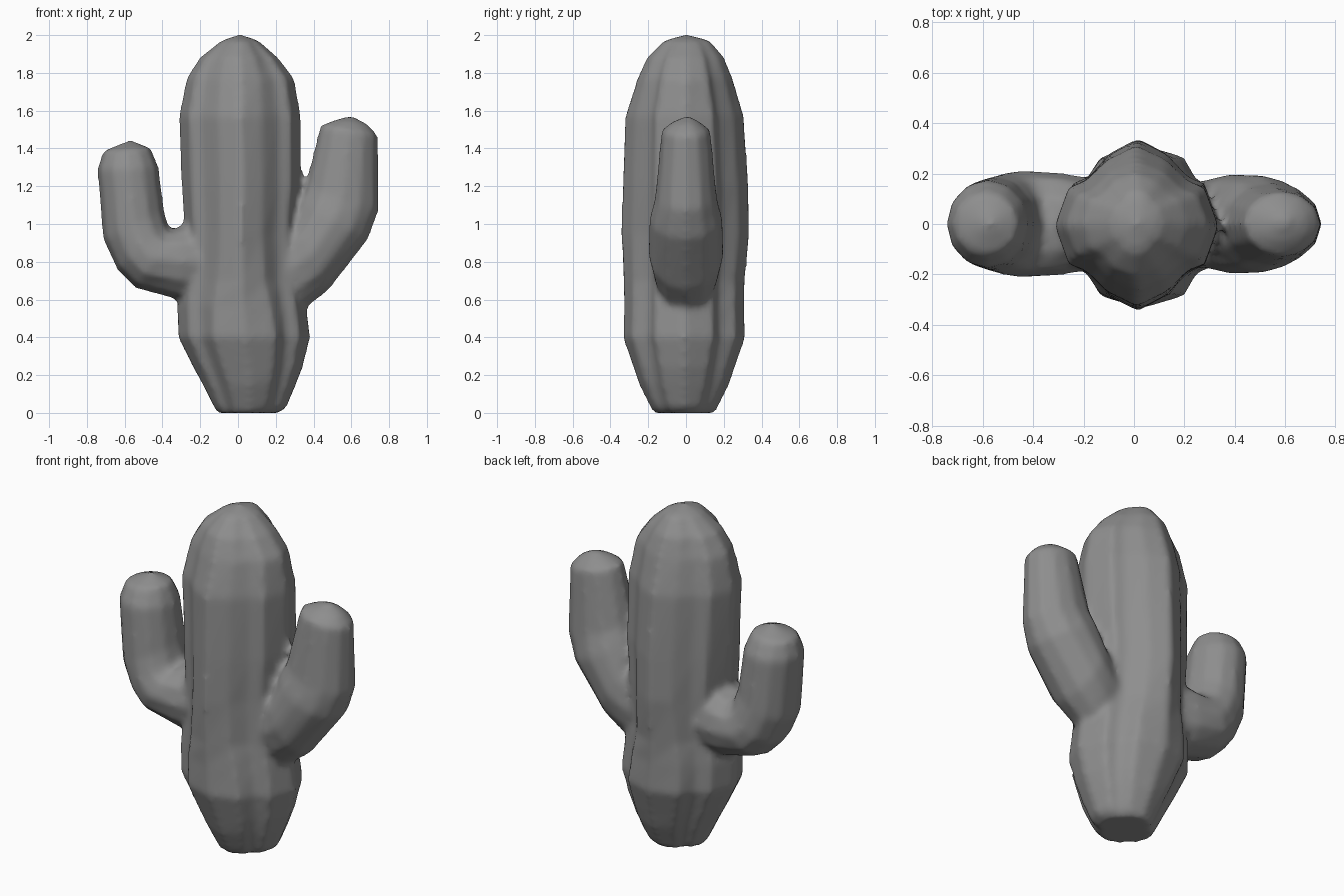
import bpy
import bmesh
from math import sin, cos, pi
from mathutils import Vector

default_cube = bpy.data.objects.get("Cube")
if default_cube:
    bpy.data.objects.remove(default_cube, do_unlink=True)

# One flat colour for the whole plant
grey = bpy.data.materials.new("Mid grey")
grey.use_nodes = True
colour = (0.27, 0.27, 0.27, 1)
grey.diffuse_color = colour
bsdf = grey.node_tree.nodes["Principled BSDF"]
bsdf.inputs["Base Color"].default_value = colour
bsdf.inputs["Roughness"].default_value = 0.8


def loft(name, rings, tip):
    """Skin a stack of closed rings, cap the first and close the last on a tip."""
    bm = bmesh.new()
    loops = [[bm.verts.new(p) for p in ring] for ring in rings]
    sides = len(loops[0])
    for low, high in zip(loops, loops[1:]):
        for i in range(sides):
            j = (i + 1) % sides
            bm.faces.new((low[i], low[j], high[j], high[i]))
    bm.faces.new(loops[0][::-1])
    top = bm.verts.new(tip)
    last = loops[-1]
    for i in range(sides):
        bm.faces.new((last[i], last[(i + 1) % sides], top))
    bmesh.ops.recalc_face_normals(bm, faces=bm.faces)
    mesh = bpy.data.meshes.new(name)
    bm.to_mesh(mesh)
    bm.free()
    mesh.materials.append(grey)
    mesh.shade_smooth()
    obj = bpy.data.objects.new(name, mesh)
    bpy.context.collection.objects.link(obj)
    return obj


def ribbed_ring(z, left, right, front, back, bulge):
    """Broad side ribs, pointed front and back ribs that fill out with bulge."""
    side_rib, groove = Vector((.83, .48)), Vector((.62, .56))
    end_rib = Vector((.34, .81)).lerp(Vector((.47, .85)), bulge)
    quarter = [Vector((1, 0)), side_rib, groove, end_rib]
    mirrored = [Vector((-p.x, p.y)) for p in quarter[:0:-1]]
    half = quarter + [Vector((0, 1))] + mirrored
    section = half + [-p for p in half]
    return [Vector(((left + right) / 2 + p.x * (right - left) / 2,
                    (front + back) / 2 + p.y * (back - front) / 2, z)) for p in section]


def arm_ring(inner, outer, depth, sides=12):
    """Oval section spanning an inner and an outer point of the arm's outline."""
    a, b = Vector((inner[0], 0, inner[1])), Vector((outer[0], 0, outer[1]))
    centre, half = (a + b) / 2, (b - a) / 2
    across = Vector((0, depth, 0))
    return [centre + half * cos(2 * pi * i / sides) + across * sin(2 * pi * i / sides)
            for i in range(sides)]


# Trunk: height, left, right, front, back, bulge of front and back ribs
trunk_rows = [
    (0, -.11, .22, -.17, .155, .8),
    (.03, -.13, .26, -.19, .17, .8),
    (.15, -.19, .31, -.25, .23, .9),
    (.24, -.24, .345, -.28, .26, 1),
    (.40, -.32, .385, -.335, .315, 1),
    (.57, -.325, .365, -.33, .31, .8),
    (.70, -.30, .33, -.335, .315, .5),
    (.95, -.285, .315, -.345, .34, .3),
    (1.2, -.30, .335, -.34, .335, .2),
    (1.57, -.315, .335, -.325, .31, .2),
    (1.77, -.275, .30, -.26, .25, .3),
    (1.88, -.205, .215, -.21, .205, .5),
    (1.97, -.09, .11, -.12, .13, .8),
]
trunk = loft("trunk", [ribbed_ring(*row) for row in trunk_rows], (.01, 0, 2.005))

# Lower arm: inner point, outer point, half depth
right_rows = [
    ((-.08, .98), (-.08, .62), .17),
    ((-.28, 1.0), (-.32, .60), .205),
    ((-.35, .97), (-.54, .66), .215),
    ((-.37, .99), (-.64, .76), .205),
    ((-.39, 1.07), (-.715, .92), .19),
    ((-.42, 1.3), (-.745, 1.29), .175),
    ((-.46, 1.4), (-.715, 1.385), .125),
]
right_arm = loft("right_arm", [arm_ring(*row) for row in right_rows], (-.57, 0, 1.445))

# Taller arm on the other side
left_rows = [
    ((.10, .95), (.15, .48), .14),
    ((.25, 1.0), (.36, .555), .18),
    ((.29, 1.03), (.48, .65), .20),
    ((.32, 1.12), (.69, .92), .195),
    ((.355, 1.2), (.745, 1.07), .165),
    ((.435, 1.52), (.74, 1.47), .13),
    ((.51, 1.55), (.69, 1.525), .075),
]
left_arm = loft("left_arm", [arm_ring(*row) for row in left_rows], (.60, .01, 1.575))

# Grow the arms into the trunk as one skin with soft joints
bpy.ops.object.select_all(action="DESELECT")
for part in (trunk, right_arm, left_arm):
    part.select_set(True)
bpy.context.view_layer.objects.active = trunk
bpy.ops.object.join()
trunk.name = "trunk_and_arms"
remesh = trunk.modifiers.new("Fuse", "REMESH")
remesh.mode = "VOXEL"
remesh.voxel_size = 0.02
remesh.use_smooth_shade = True
soften = trunk.modifiers.new("Soften", "SMOOTH")
soften.factor = 0.5
soften.iterations = 4
